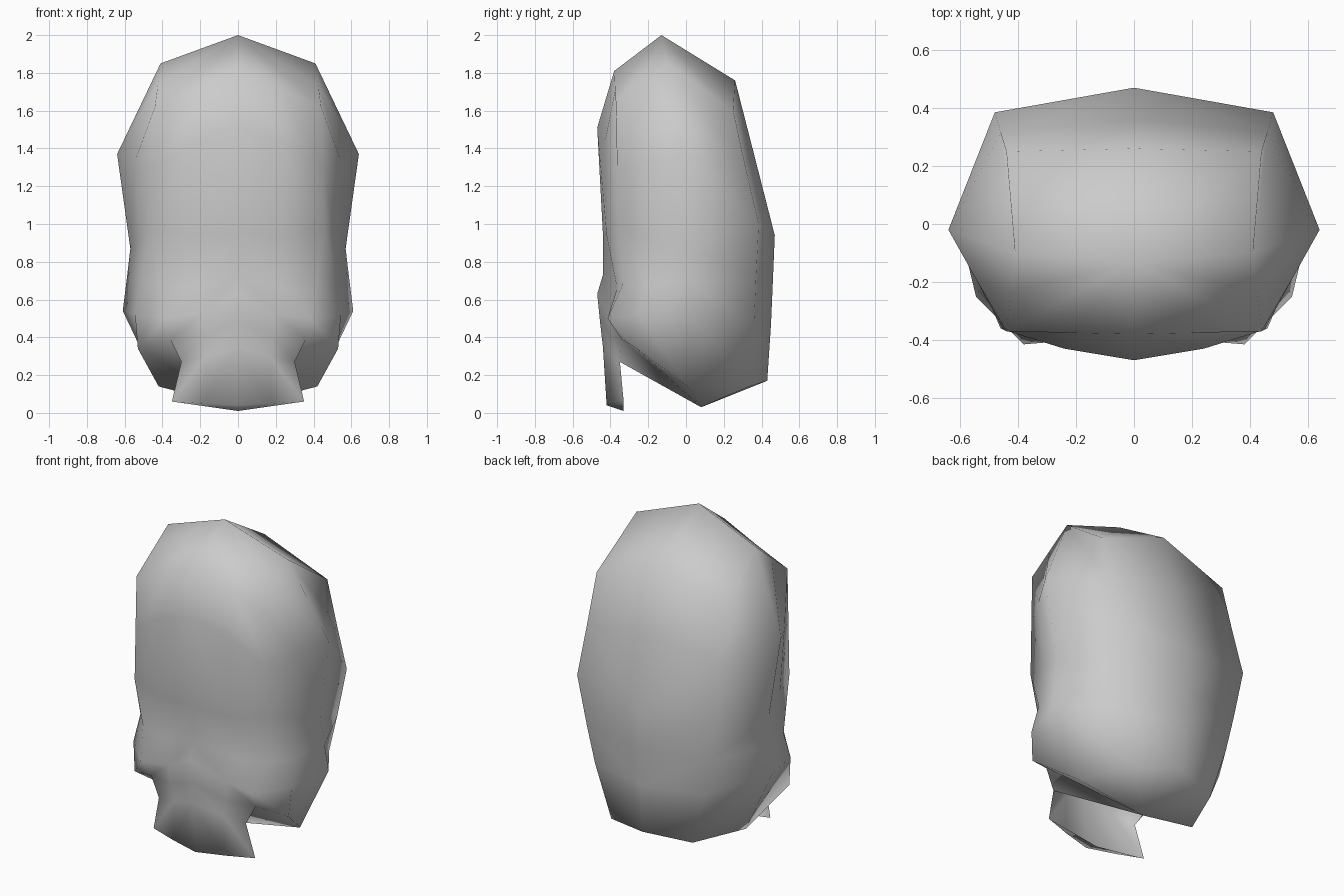
import bpy
import bmesh

cube = bpy.data.objects.get("Cube")
if cube:
    bpy.data.objects.remove(cube, do_unlink=True)


def make_material(name, colour):
    material = bpy.data.materials.new(name)
    material.use_nodes = True
    material.diffuse_color = colour
    material.node_tree.nodes["Principled BSDF"].inputs["Base Color"].default_value = colour
    return material


bone_grey = make_material("bone_grey", (0.6, 0.6, 0.6, 1))

# Vertical profiles of the left half, each listed from the crown downward
face_centre = [(0, -.38, 1.81), (0, -.47, 1.51), (0, -.44, .95), (0, -.44, .73),
               (0, -.47, .63), (0, -.455, .48), (0, -.44, .35), (0, -.42, .04)]
eye_line = [(.22, -.375, 1.71), (.24, -.43, 1.43), (.24, -.42, .94), (.24, -.365, .66),
            (.2, -.4, .52), (.19, -.39, .4), (.17, -.39, .3), (.18, -.38, .05)]
brow_corner = [(.44, -.37, 1.62), (.45, -.365, 1.3), (.46, -.36, .97), (.42, -.335, .68),
               (.38, -.415, .5), (.36, -.34, .39), (.3, -.35, .27), (.35, -.33, .06)]
cheek = [(.425, -.235, 1.735), (.545, -.19, 1.335), (.52, -.18, .92), (.525, -.21, .68),
         (.545, -.25, .52), (.53, -.26, .34)]
ear_line = [(.41, -.1, 1.85), (.64, -.02, 1.37), (.57, 0, .87), (.59, .01, .7),
            (.61, .02, .54), (.42, .01, .14)]
rear_corner = [(.44, .25, 1.6), (.46, .315, 1.3), (.48, .385, 1), (.425, .37, .7),
               (.375, .36, .47), (.28, .335, .14)]
rear_centre = [(0, .26, 1.76), (0, .36, 1.37), (0, .47, .94), (0, .46, .7),
               (0, .45, .47), (0, .43, .17)]

bm = bmesh.new()
profiles = (face_centre, eye_line, brow_corner, cheek, ear_line, rear_corner, rear_centre)
columns = [[bm.verts.new(point) for point in profile] for profile in profiles]
crown = bm.verts.new((0, -.13, 2))
base = bm.verts.new((0, .08, .03))
chin = bm.verts.new((0, -.33, .01))

# Walls between neighbouring profiles, closed at the crown
for a, b in zip(columns, columns[1:]):
    bm.faces.new((crown, a[0], b[0]))
    for i in range(min(len(a), len(b)) - 1):
        bm.faces.new((a[i], a[i + 1], b[i + 1], b[i]))

# Underside behind the upper jaw, stepping up under the cheek
rim = [columns[2][6], columns[2][5]] + [column[5] for column in columns[3:]]
for a, b in zip(rim, rim[1:]):
    bm.faces.new((a, base, b))

# Thin lip under the upper jaw
for a, b in zip(columns[:2], columns[1:3]):
    bm.faces.new((a[-1], chin, b[-1]))

# Reflect the half, then join it along the middle
copy = bmesh.ops.duplicate(bm, geom=bm.verts[:] + bm.edges[:] + bm.faces[:])["geom"]
half = [item for item in copy if isinstance(item, bmesh.types.BMVert)]
for vert in half:
    vert.co.x *= -1
bmesh.ops.reverse_faces(bm, faces=[f for f in copy if isinstance(f, bmesh.types.BMFace)])
bmesh.ops.remove_doubles(bm, verts=bm.verts[:], dist=.001)

mesh = bpy.data.meshes.new("skull")
bm.to_mesh(mesh)
bm.free()
mesh.materials.append(bone_grey)
skull = bpy.data.objects.new("skull", mesh)
bpy.context.collection.objects.link(skull)

# Smooth shading over the coarse mesh
mesh.shade_smooth()
